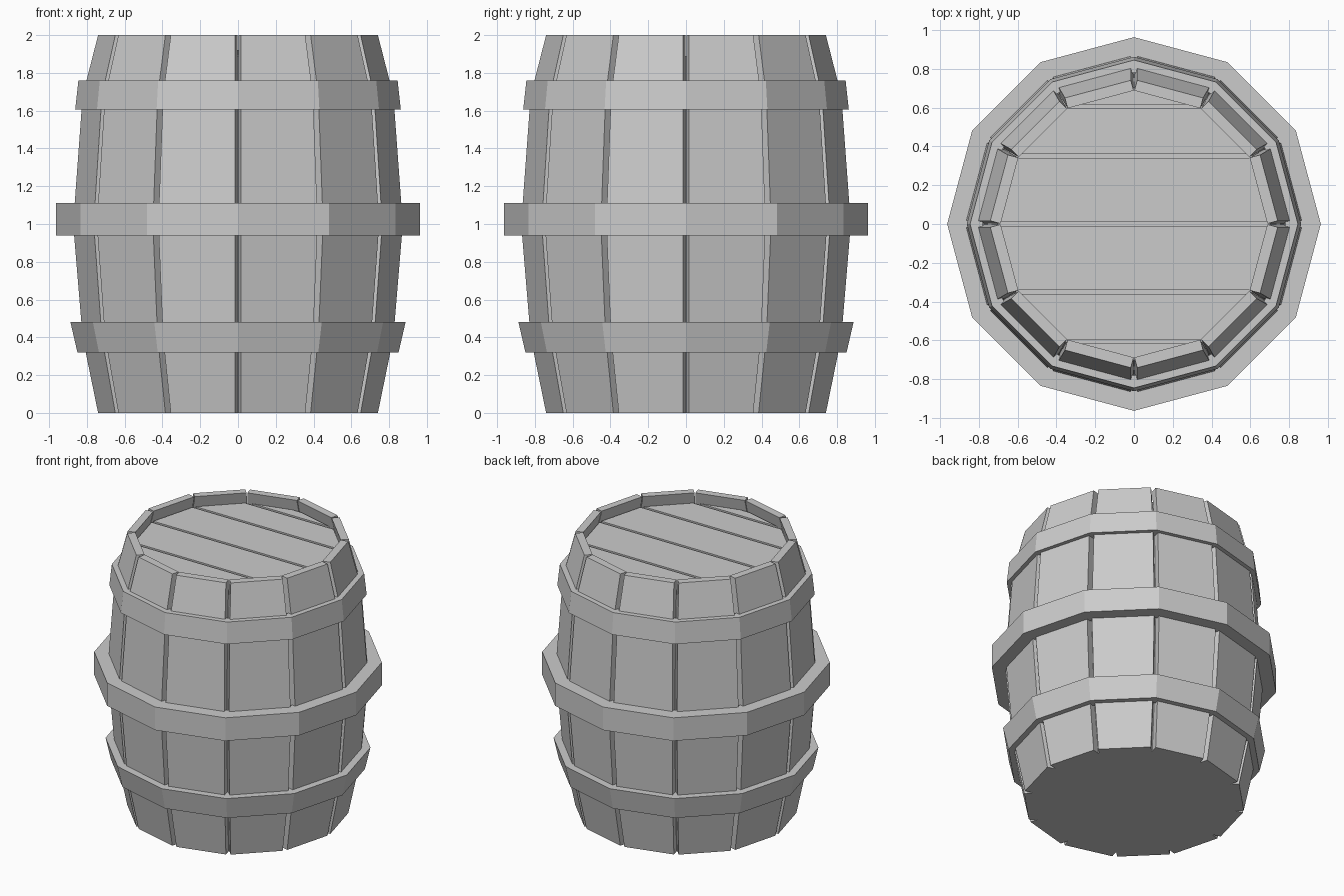
import bpy, bmesh
from math import sin, cos, pi
from mathutils import Matrix

if "Cube" in bpy.data.objects:
    bpy.data.objects.remove(bpy.data.objects["Cube"])

SIDES = 12
HALF = pi / SIDES
PROFILE = [(0.745, 0.0), (0.827, 0.4), (0.877, 1.0), (0.827, 1.68), (0.745, 2.0)]
THICK = 0.055
LID_Z = 1.92


def finish(name, bm):
    bmesh.ops.recalc_face_normals(bm, faces=bm.faces[:])
    mesh = bpy.data.meshes.new(name)
    bm.to_mesh(mesh)
    bm.free()
    obj = bpy.data.objects.new(name, mesh)
    bpy.context.collection.objects.link(obj)
    return obj


def skin(bm, rings, closed=False):
    """Bridge equal-length rings of points; cap the ends, or join last to first."""
    vs = [[bm.verts.new(p) for p in ring] for ring in rings]
    pairs = list(zip(vs, vs[1:])) + ([(vs[-1], vs[0])] if closed else [])
    for a, b in pairs:
        for i in range(len(a)):
            j = (i + 1) % len(a)
            bm.faces.new((a[i], a[j], b[j], b[i]))
    if not closed:
        bm.faces.new(vs[0])
        bm.faces.new(vs[-1])


def polygon(r, z):
    return [(r * cos(i * 2 * HALF), r * sin(i * 2 * HALF), z) for i in range(SIDES)]


# Staves: bowed boards with narrow V gaps between them
for k in range(SIDES):
    bm = bmesh.new()
    rings = []
    for r, z in PROFILE:
        a, w = r * cos(HALF), r * sin(HALF) - 0.017
        rings.append([(a, -w, z), (a, w, z), (a - THICK, w, z), (a - THICK, -w, z)])
    skin(bm, rings)
    bm.transform(Matrix.Rotation((2 * k + 1) * HALF, 4, 'Z'))
    finish(f"stave_{k + 1}", bm)

# Inner body: closes the gaps, the base and the floor under the lid
bm = bmesh.new()
skin(bm, [polygon(r - THICK, z) for r, z in PROFILE[:-1]] + [polygon(0.705, LID_Z - 0.03)])
finish("inner_body", bm)

# Lid planks: slices of a twelve-sided disc, running along x
R = 0.70
levels = [R * sin(a * 2 * HALF) for a in range(-3, 4)]
for k, (y0, y1) in enumerate(zip(levels, levels[1:])):
    bm = bmesh.new()
    skin(bm, [polygon(R, LID_Z - 0.04), polygon(R, LID_Z)])
    for y, n in ((y0 + 0.01, -1), (y1 - 0.01, 1)):
        cut = bmesh.ops.bisect_plane(bm, geom=bm.verts[:] + bm.edges[:] + bm.faces[:],
                                     plane_co=(0, y, 0), plane_no=(0, n, 0), clear_outer=True)
        edges = [e for e in cut["geom_cut"] if isinstance(e, bmesh.types.BMEdge)]
        bmesh.ops.holes_fill(bm, edges=edges)
    finish(f"lid_plank_{k + 1}", bm)

# Hoops: name, bottom z, top z, bottom radius, top radius, inner radius
for name, z0, z1, r0, r1, ri in (
        ("lower_hoop", 0.32, 0.48, 0.85, 0.887, 0.78),
        ("middle_hoop", 0.94, 1.11, 0.963, 0.963, 0.84),
        ("upper_hoop", 1.605, 1.76, 0.862, 0.845, 0.78)):
    bm = bmesh.new()
    skin(bm, [polygon(ri, z0), polygon(r0, z0), polygon(r1, z1), polygon(ri, z1)], closed=True)
    finish(name, bm)
